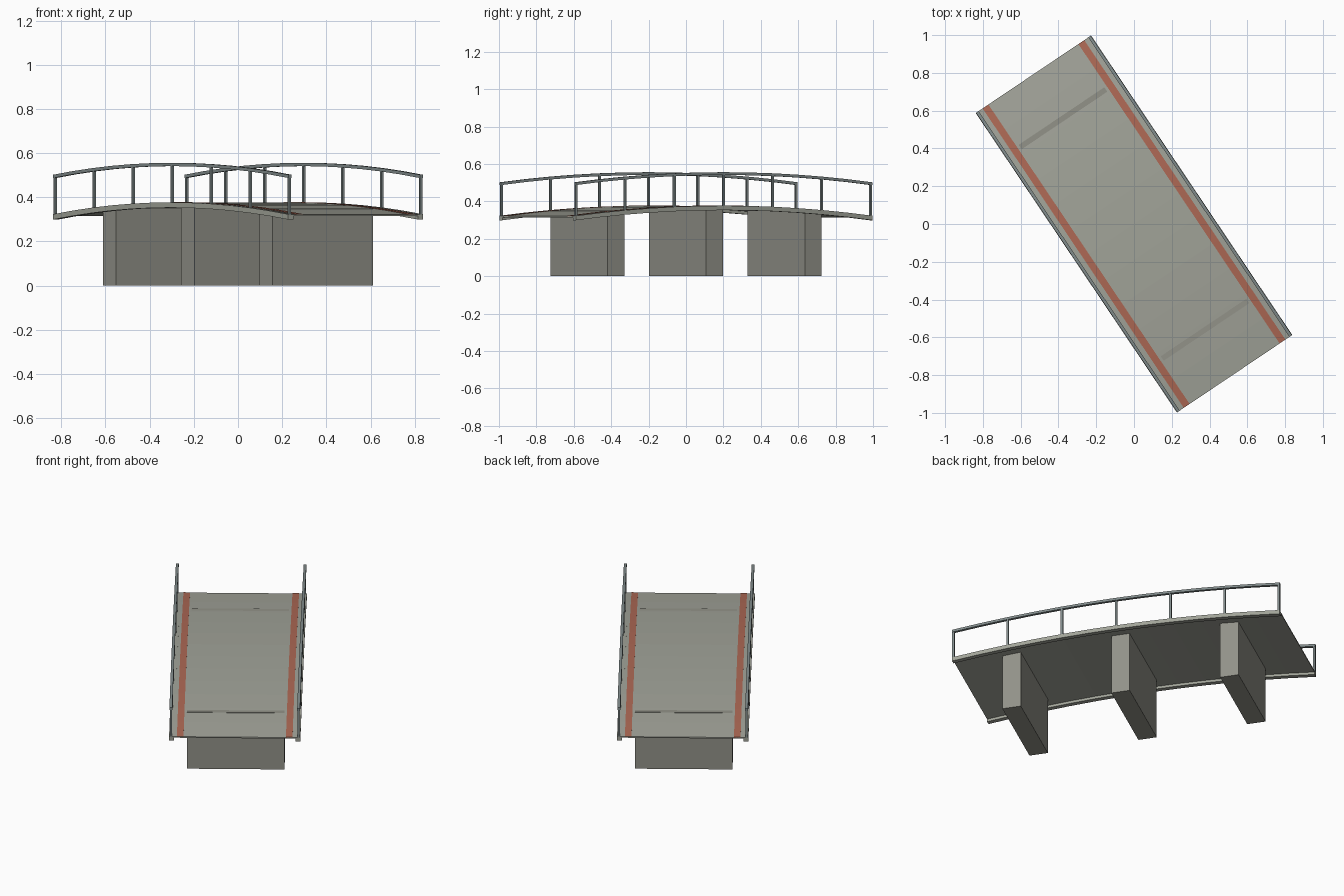
import bpy, bmesh, math
from mathutils import Matrix

if "Cube" in bpy.data.objects:
    bpy.data.objects.remove(bpy.data.objects["Cube"])

HALF_L, HALF_W = 0.955, 0.368
SEGS = 12
TURN = Matrix.Rotation(math.radians(33.9), 4, 'Z')


def material(name, rgb):
    m = bpy.data.materials.new(name)
    m.diffuse_color = (*rgb, 1)
    m.use_nodes = True
    m.node_tree.nodes["Principled BSDF"].inputs["Base Color"].default_value = m.diffuse_color
    return m


CONCRETE = material("concrete", (0.36, 0.37, 0.32))
PIER = material("pier_concrete", (0.29, 0.29, 0.25))
RED = material("red_stripe", (0.42, 0.14, 0.09))
STEEL = material("steel", (0.22, 0.26, 0.26))


def arch(y):
    """Height of the deck surface along the bridge."""
    return 0.376 - 0.054 * (y / HALF_L) ** 2


def finish(bm, name, mat):
    bmesh.ops.recalc_face_normals(bm, faces=bm.faces)
    bm.transform(TURN)
    me = bpy.data.meshes.new(name)
    bm.to_mesh(me)
    bm.free()
    me.materials.append(mat)
    ob = bpy.data.objects.new(name, me)
    bpy.context.collection.objects.link(ob)
    return ob


def strip(name, x0, x1, low, high, mat):
    """Rectangular section swept along the arch; low/high are relative to it."""
    bm = bmesh.new()
    rings = []
    for i in range(SEGS + 1):
        y = -HALF_L + 2 * HALF_L * i / SEGS
        z = arch(y)
        rings.append([bm.verts.new((x, y, z + h)) for x, h in
                      ((x0, low), (x1, low), (x1, high), (x0, high))])
    for a, b in zip(rings, rings[1:]):
        for k in range(4):
            n = (k + 1) % 4
            bm.faces.new((a[k], a[n], b[n], b[k]))
    bm.faces.new(rings[0])
    bm.faces.new(rings[-1])
    finish(bm, name, mat)


def box(bm, x, y, z0, z1, w, t):
    bmesh.ops.create_cube(bm, size=1, matrix=Matrix.Translation((x, y, (z0 + z1) / 2))
                          @ Matrix.Diagonal((w, t, z1 - z0, 1)))


# Arched deck slab
strip("deck", -0.345, 0.345, -0.007, 0, CONCRETE)

# Edge beams, red stripes, handrails and posts on both sides
for side, s in (("left", -1), ("right", 1)):
    strip(side + "_edge_beam", s * 0.34, s * HALF_W, -0.023, 0.001, CONCRETE)
    strip(side + "_stripe", s * 0.287, s * 0.324, -0.002, 0.002, RED)
    strip(side + "_handrail", s * 0.350, s * 0.366, 0.165, 0.180, STEEL)
    bm = bmesh.new()
    for i in range(7):
        y = (HALF_L - 0.006) * (i / 3 - 1)
        box(bm, s * 0.358, y, arch(y) - 0.005, arch(y) + 0.17, 0.012, 0.012)
    finish(bm, side + "_posts", STEEL)

# Three wall piers
for name, y, top in (("front_pier", -0.635, 0.350), ("middle_pier", 0, 0.374),
                     ("back_pier", 0.635, 0.350)):
    bm = bmesh.new()
    box(bm, 0, y, 0, top, 0.547, 0.107)
    finish(bm, name, PIER)
